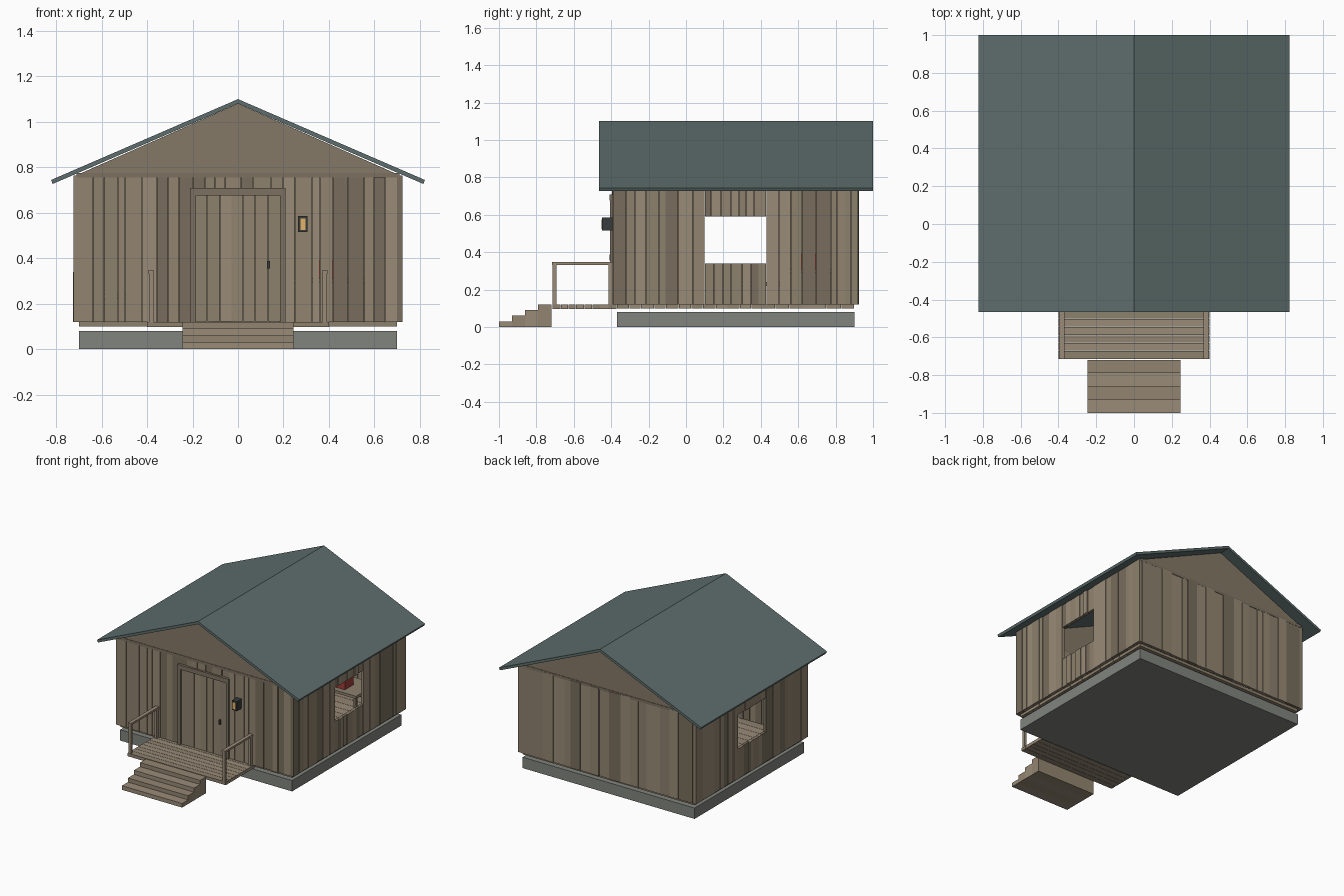
import bpy, bmesh, random
from mathutils import Matrix, Vector

if "Cube" in bpy.data.objects:
    bpy.data.objects.remove(bpy.data.objects["Cube"])

random.seed(7)


def material(name, r, g, b):
    m = bpy.data.materials.new(name)
    m.diffuse_color = (r, g, b, 1)
    m.use_nodes = True
    m.node_tree.nodes["Principled BSDF"].inputs["Base Color"].default_value = m.diffuse_color
    return m


WOODS = [material("wood_light", .32, .26, .185), material("wood_mid", .27, .22, .155),
         material("wood_tan", .29, .235, .165), material("wood_dark", .19, .155, .11)]
TRIM = material("trim_wood", .2, .165, .12)
GABLE = material("gable_wood", .235, .19, .135)
SLATE = material("slate_roof", .11, .155, .15)
STONE = material("stone", .22, .23, .21)
METAL = material("dark_metal", .04, .045, .045)
GLOW = material("lamp_glow", .75, .45, .14)
RED = material("red_paint", .35, .05, .04)


def box(name, x0, x1, y0, y1, z0, z1, mat):
    bm = bmesh.new()
    size = Vector((x1 - x0, y1 - y0, z1 - z0))
    mid = Vector((x0 + x1, y0 + y1, z0 + z1)) / 2
    bmesh.ops.create_cube(bm, size=1, matrix=Matrix.Translation(mid) @ Matrix.Diagonal((*size, 1)))
    return finish(name, bm, mat)


def prism(name, outline, y0, y1, mat):
    """Extrude an (x, z) outline along y."""
    bm = bmesh.new()
    face = bm.faces.new([bm.verts.new((x, y0, z)) for x, z in outline])
    ext = bmesh.ops.extrude_face_region(bm, geom=[face])["geom"]
    bmesh.ops.translate(bm, vec=(0, y1 - y0, 0), verts=[v for v in ext if isinstance(v, bmesh.types.BMVert)])
    bmesh.ops.recalc_face_normals(bm, faces=bm.faces)
    return finish(name, bm, mat)


def finish(name, bm, mat):
    mesh = bpy.data.meshes.new(name)
    bm.to_mesh(mesh)
    bm.free()
    ob = bpy.data.objects.new(name, mesh)
    ob.data.materials.append(mat)
    bpy.context.collection.objects.link(ob)
    return ob


def splits(a, b, lo, hi):
    """Random board widths filling the span a..b."""
    widths = []
    while sum(widths) < b - a - lo / 2:
        widths.append(random.uniform(lo, hi))
    k = (b - a) / sum(widths)
    for w in widths:
        yield a, a + w * k
        a += w * k


def wall(name, axis, base, out, a, b, z0, z1, lo=.03, hi=.085):
    """Vertical boards along x or y, standing outward from the plane at base."""
    for p, q in splits(a, b, lo, hi):
        p, q = p + .001, q - .001
        d0, d1 = sorted((base, base + out * random.uniform(.018, .025)))
        spans = (p, q, d0, d1) if axis == "x" else (d0, d1, p, q)
        box(name, *spans, z0, z1, random.choice(WOODS))


# Foundation and plank floor
box("foundation", -.70, .70, -.37, .90, 0, .08, STONE)
for p, q in splits(-.37, .90, .06, .08):
    box("floor_board", -.70, .70, p + .001, q - .001, .10, .12, random.choice(WOODS[:3]))

# Front and back walls
for s in (-1, 1):
    wall("front_wall_board", "x", -.37, -1, min(s * .70, s * .20), max(s * .70, s * .20), .12, .765)
wall("front_wall_board", "x", -.37, -1, -.20, .20, .70, .765)
wall("back_wall_board", "x", .90, 1, -.70, .70, .12, .765, .05, .1)

# Side walls with window openings
for s in (-1, 1):
    for a, b, z0, z1 in ((-.39, .10, .12, .765), (.43, .92, .12, .765),
                         (.10, .43, .12, .34), (.10, .43, .59, .765)):
        wall("side_wall_board", "y", s * .70, s, a, b, z0, z1)

# Top plates and gables
for y0, y1 in ((-.395, -.37), (.90, .922)):
    box("top_plate", -.71, .71, y0, y1, .755, .775, TRIM)
    prism("gable", [(-.70, .77), (.70, .77), (0, 1.08)], y0 + .003, y1 - .003, GABLE)

# Roof slopes
for s in (-1, 1):
    prism("roof_slope", [(0, 1.10), (s * .823, .744), (s * .815, .727), (0, 1.08)], -.465, 1.0, SLATE)

# Door, frame and handle
for p, q in splits(-.185, .185, .05, .056):
    box("door_board", p + .001, q - .001, -.395, -.37, .122, .675, random.choice(WOODS[:3]))
for s in (-1, 1):
    box("door_jamb", min(s * .185, s * .208), max(s * .185, s * .208), -.405, -.365, .12, .675, TRIM)
box("door_lintel", -.208, .208, -.408, -.365, .675, .708, TRIM)
box("door_handle", .128, .14, -.41, -.394, .355, .388, METAL)

# Wall lamp
box("lamp_body", .265, .306, -.45, -.39, .515, .585, METAL)
box("lamp_glass", .274, .297, -.453, -.449, .525, .575, GLOW)

# Porch deck and railings
for p, q in splits(-.715, -.37, .042, .048):
    box("porch_board", -.40, .40, p + .001, q - .001, .097, .12, random.choice(WOODS[:3]))
for s in (-1, 1):
    x0, x1 = sorted((s * .372, s * .392))
    for y in (-.703, -.404):
        box("rail_post", x0, x1, y - .01, y + .01, .12, .332, WOODS[0])
    box("hand_rail", x0 - .003, x1 + .003, -.716, -.392, .332, .346, WOODS[0])

# Steps
for i in range(4):
    box("step", -.245, .245, -1 + .07 * i, -.93 + .07 * i, 0, .03 * (i + 1), WOODS[i % 2 * 2])

# Furniture inside: table with red box, and a bench
for name, x0, x1, y0, y1, top in (("table", .17, .57, .56, .80, .31), ("bench", -.60, -.44, .28, .50, .24)):
    box(name + "_top", x0, x1, y0, y1, top - .02, top, WOODS[1])
    for x in (x0 + .01, x1 - .03):
        for y in (y0 + .01, y1 - .03):
            box(name + "_leg", x, x + .02, y, y + .02, .12, top - .02, WOODS[3])
box("red_box", .33, .45, .60, .70, .31, .39, RED)
